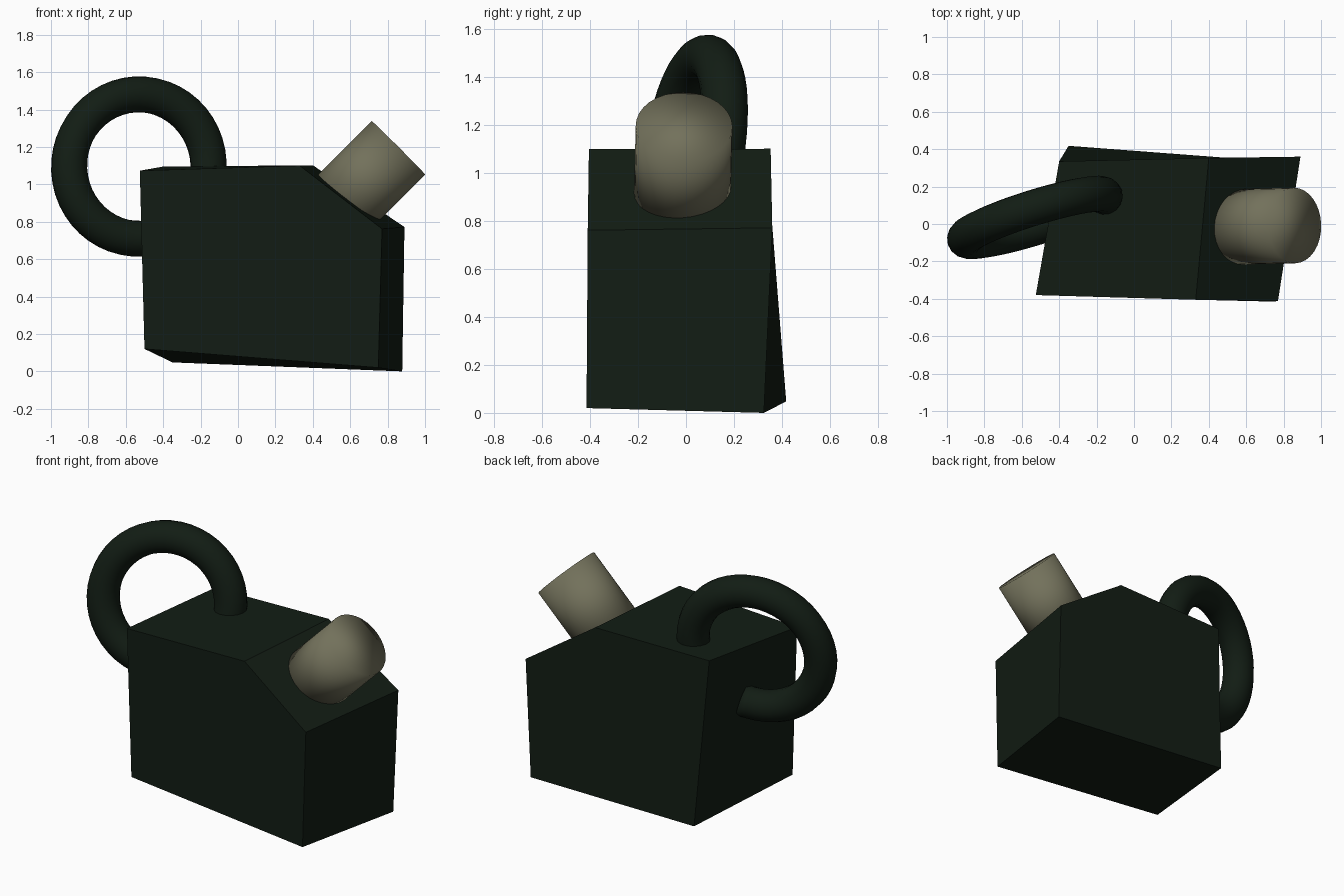
import bpy, bmesh
from math import cos, sin, radians, tau
from mathutils import Vector

if "Cube" in bpy.data.objects:
    bpy.data.objects.remove(bpy.data.objects["Cube"])


def material(name, rgb):
    m = bpy.data.materials.new(name)
    m.diffuse_color = (*rgb, 1)
    m.use_nodes = True
    m.node_tree.nodes["Principled BSDF"].inputs["Base Color"].default_value = m.diffuse_color
    return m


def add_part(name, bm, mat, smooth=False):
    bmesh.ops.recalc_face_normals(bm, faces=bm.faces)
    for f in bm.faces:
        f.smooth = smooth
    me = bpy.data.meshes.new(name)
    bm.to_mesh(me)
    bm.free()
    me.materials.append(mat)
    ob = bpy.data.objects.new(name, me)
    bpy.context.collection.objects.link(ob)
    return ob


def skin(rings):
    """Closed tube through equal-length rings, capped at both ends."""
    bm = bmesh.new()
    rows = [[bm.verts.new(p) for p in r] for r in rings]
    n = len(rows[0])
    for a, b in zip(rows, rows[1:]):
        for i in range(n):
            j = (i + 1) % n
            bm.faces.new((a[i], a[j], b[j], b[i]))
    bm.faces.new(rows[0])
    bm.faces.new(rows[-1])
    return bm


green = material("dark_green", (0.006, 0.012, 0.007))
tan = material("dull_tan", (0.17, 0.165, 0.105))

# Body: five-sided can profile, slightly skewed from front to back
front = [(-0.50, -0.37, 0.12), (0.75, -0.415, 0.02), (0.77, -0.41, 0.762),
         (0.33, -0.405, 1.10), (-0.525, -0.38, 1.073)]
back = [(-0.35, 0.418, 0.048), (0.878, 0.325, 0.0), (0.89, 0.36, 0.772),
        (0.40, 0.353, 1.102), (-0.40, 0.335, 1.095)]
add_part("can_body", skin([front, back]), green)

# Handle: three-quarter ring in a turned, leaning plane, ends sunk in the body
center = Vector((-0.53, 0.035, 1.095))
across = Vector((cos(radians(17)), sin(radians(17)), 0))
up = Vector((0, 0.14, 1)).normalized()
normal = across.cross(up).normalized()
STEPS, SIDES, MAJOR, MINOR = 40, 16, 0.39, 0.097
rings = []
for i in range(STEPS + 1):
    t = radians(-12 + 300 * i / STEPS)
    out = across * cos(t) + up * sin(t)
    rings.append([center + out * (MAJOR + MINOR * cos(tau * k / SIDES))
                  + normal * MINOR * sin(tau * k / SIDES) for k in range(SIDES)])
add_part("handle", skin(rings), green, smooth=True)

# Spout: short cylinder leaning out of the sloped shoulder
tip = Vector((0.858, -0.008, 1.195))
base = tip - Vector((0.33, 0.008, 0.33))
axis = (tip - base).normalized()
bm = bmesh.new()
bmesh.ops.create_cone(bm, cap_ends=True, segments=32, radius1=0.202,
                      radius2=0.202, depth=(tip - base).length)
turn = axis.to_track_quat('Z', 'Y').to_matrix()
bmesh.ops.rotate(bm, verts=bm.verts, matrix=turn)
bmesh.ops.translate(bm, verts=bm.verts, vec=(tip + base) / 2)
add_part("spout", bm, tan, smooth=True)
